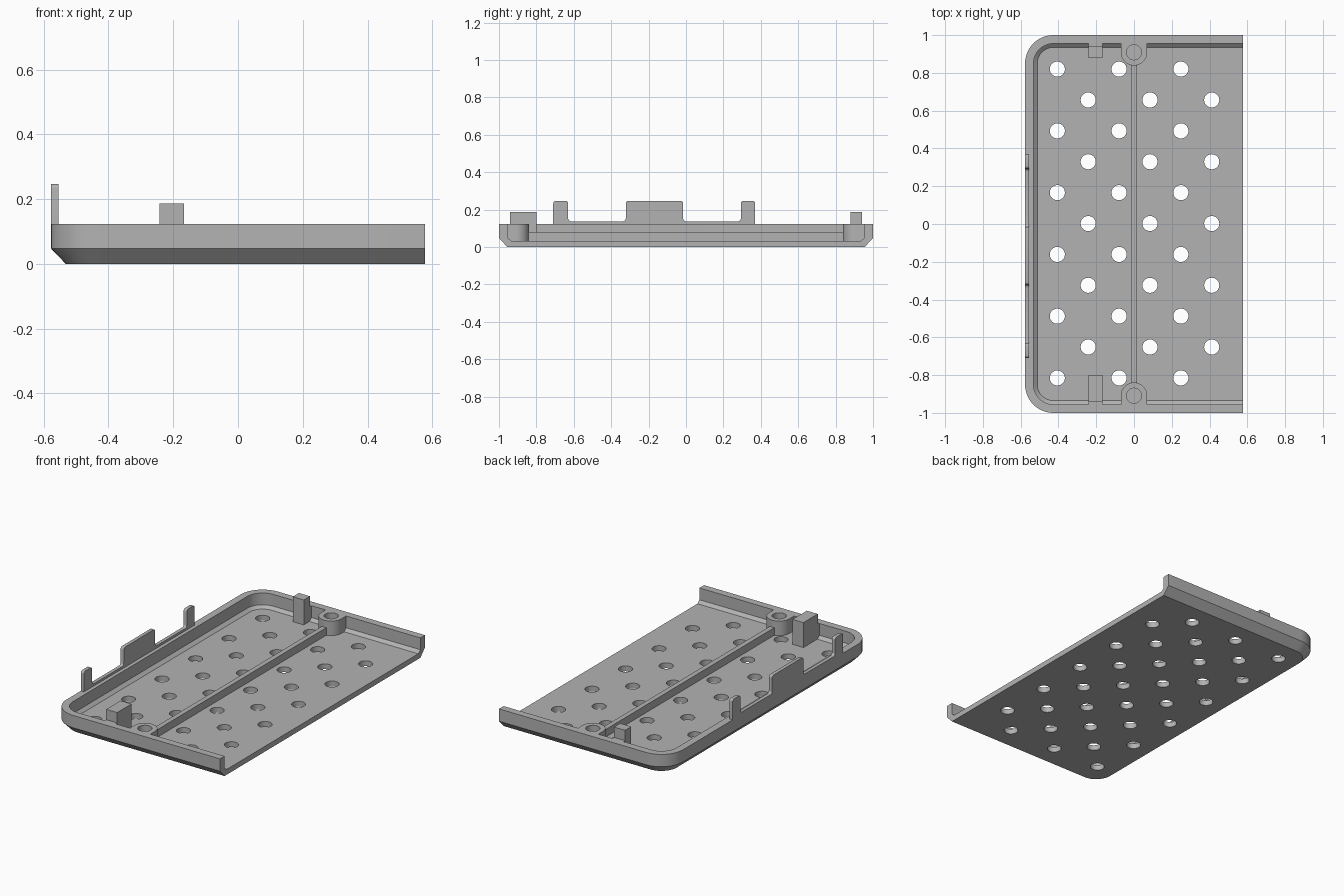
import bpy, bmesh, math
from mathutils import Vector, Matrix

cube = bpy.data.objects.get("Cube")
if cube:
    bpy.data.objects.remove(cube)

grey = bpy.data.materials.new("plain grey")
grey.use_nodes = True
colour = (0.45, 0.45, 0.45, 1)
grey.diffuse_color = colour
grey.node_tree.nodes["Principled BSDF"].inputs["Base Color"].default_value = colour

HX, HY = 0.577, 1.0      # half width and half length
FLOOR, TOP = 0.033, 0.123
CORNER, WALL = 0.15, 0.045
HOLE_R, BOSS_R, BOSS_Y = 0.04, 0.07, 0.909
TAB_X = (-0.242, -0.167)


def finish(name, bm):
    bmesh.ops.recalc_face_normals(bm, faces=bm.faces)
    mesh = bpy.data.meshes.new(name)
    bm.to_mesh(mesh)
    bm.free()
    mesh.materials.append(grey)
    obj = bpy.data.objects.new(name, mesh)
    bpy.context.collection.objects.link(obj)
    return obj


def prism(name, points, direction, round_above=None, radius=0.015):
    """Extrude a flat outline; optionally round its corners above a height."""
    bm = bmesh.new()
    face = bm.faces.new([bm.verts.new(p) for p in points])
    out = bmesh.ops.extrude_face_region(bm, geom=[face], use_keep_orig=True)
    moved = [v for v in out["geom"] if isinstance(v, bmesh.types.BMVert)]
    bmesh.ops.translate(bm, vec=direction, verts=moved)
    if round_above is not None:
        axis = Vector(direction).normalized()
        edges = [e for e in bm.edges
                 if abs((e.verts[0].co - e.verts[1].co).normalized().dot(axis)) > 0.99
                 and e.verts[0].co.z > round_above]
        bmesh.ops.bevel(bm, geom=edges, offset=radius, segments=4,
                        profile=0.5, affect='EDGES')
    return finish(name, bm)


def box(name, x, y, z):
    pts = [(x[0], y[0], z[0]), (x[1], y[0], z[0]), (x[1], y[1], z[0]), (x[0], y[1], z[0])]
    return prism(name, pts, (0, 0, z[1] - z[0]))


def smooth(obj):
    bpy.ops.object.select_all(action='DESELECT')
    obj.select_set(True)
    bpy.context.view_layer.objects.active = obj
    bpy.ops.object.shade_smooth_by_angle(angle=math.radians(30))


def outline(inset, z):
    """Open path from the right end round both left corners."""
    r = CORNER - inset
    cx, cy = -HX + CORNER, HY - CORNER
    path = [(HX, HY - inset, z)]
    for side, start in ((1, 90), (-1, 180)):
        for i in range(13):
            a = math.radians(start + i * 7.5)
            path.append((cx + r * math.cos(a), side * cy + r * math.sin(a), z))
    return path + [(HX, -HY + inset, z)]


# Tray: chamfered base, raised rim on three sides, open right end
section = [(WALL, 0), (0, 0.047), (0, TOP), (WALL, TOP), (WALL, 0.05), (0.065, FLOOR)]
bm = bmesh.new()
loops = [[bm.verts.new(p) for p in outline(d, z)] for d, z in section]
for a, b in zip(loops, loops[1:]):
    for i in range(len(a) - 1):
        bm.faces.new((a[i], a[i + 1], b[i + 1], b[i]))
bm.faces.new(loops[0])
bm.faces.new(loops[-1])
bm.faces.new([l[0] for l in loops] + [l[-1] for l in reversed(loops)])
tray = finish("tray", bm)

# Screw bosses joined to the front and back rims
bosses = []
for name, s in (("back_boss", 1), ("front_boss", -1)):
    pts = [(BOSS_R, s * 0.956, 0.02)]
    for i in range(25):
        a = math.pi * i / 24
        pts.append((BOSS_R * math.cos(a), s * (BOSS_Y - BOSS_R * math.sin(a)), 0.02))
    pts.append((-BOSS_R, s * 0.956, 0.02))
    bosses.append(prism(name, pts, (0, 0, TOP - 0.02)))

# Cutter for the staggered vent holes and the blind screw holes
bm = bmesh.new()


def add_hole(x, y, low, high):
    bmesh.ops.create_cone(bm, cap_ends=True, segments=32, radius1=HOLE_R, radius2=HOLE_R,
                          depth=high - low,
                          matrix=Matrix.Translation((x, y, (low + high) / 2)))


STEP = 0.1635
for row in range(11):
    for col in range(3):
        add_hole(-0.406 + STEP * (2 * col + row % 2), 0.82 - STEP * row, -0.1, 0.1)
for s in (1, -1):
    add_hole(0, s * BOSS_Y, FLOOR - 0.001, 0.3)
cutter = finish("hole_cutter", bm)
cutter.hide_render = True
for obj in [tray] + bosses:
    mod = obj.modifiers.new("holes", 'BOOLEAN')
    mod.operation, mod.solver, mod.object = 'DIFFERENCE', 'EXACT', cutter
    bpy.context.view_layer.objects.active = obj
    bpy.ops.object.modifier_apply(modifier=mod.name)
    smooth(obj)
bpy.data.objects.remove(cutter)

# Centre rib between the bosses
box("centre_rib", (-0.015, 0.015), (-0.842, 0.842), (0.02, 0.08))

# Upright tabs with filler blocks against the rims
for side, s, inner in (("front", -1, 0.80), ("back", 1, 0.88)):
    box(side + "_tab", TAB_X, sorted((s * inner, s * 0.94)), (0.02, 0.187))
    box(side + "_tab_filler", TAB_X, sorted((s * 0.94, s * 0.956)), (0.02, TOP))

# Latch strip standing on the left rim: low strip with three raised teeth
LOW, HIGH = 0.137, 0.247
teeth = [(-0.71, -0.63), (-0.322, -0.015), (0.293, 0.37)]
profile = [(teeth[0][0], 0.11)]
for i, (a, b) in enumerate(teeth):
    if i:
        profile.append((a, LOW))
    profile += [(a, HIGH), (b, HIGH)]
    if i < 2:
        profile.append((b, LOW))
profile.append((teeth[-1][1], 0.11))
latch = prism("latch_strip", [(-HX, y, z) for y, z in profile], (0.022, 0, 0), 0.12)
smooth(latch)
